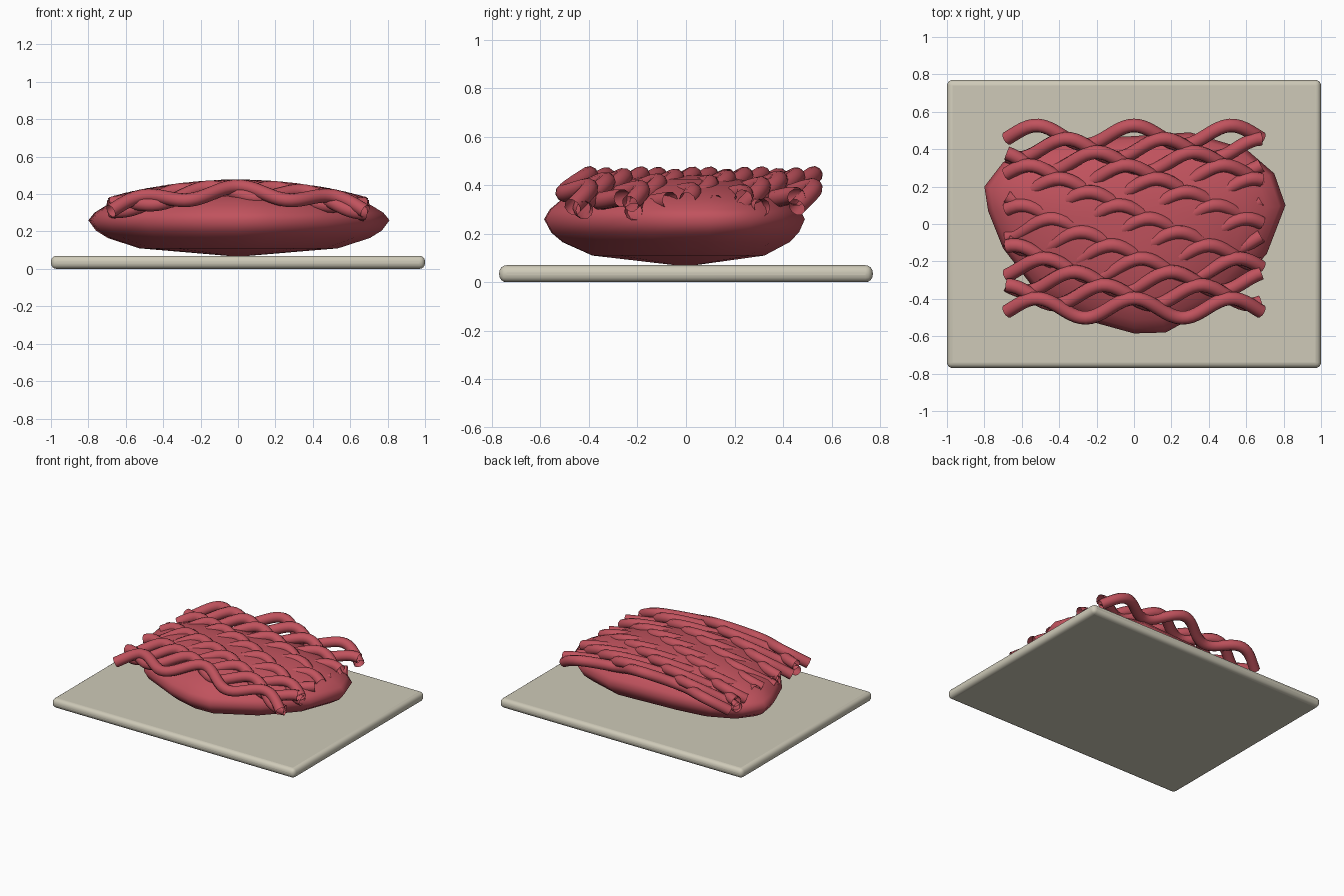
import bpy, bmesh, math

if "Cube" in bpy.data.objects:
    bpy.data.objects.remove(bpy.data.objects["Cube"])


def material(name, color):
    m = bpy.data.materials.new(name)
    m.diffuse_color = color
    m.use_nodes = True
    m.node_tree.nodes["Principled BSDF"].inputs["Base Color"].default_value = m.diffuse_color
    return m


meat = material("meat_red", (0.53, 0.085, 0.11, 1))
cream = material("tray_cream", (0.62, 0.59, 0.48, 1))


def smooth(obj, angle):
    bpy.ops.object.select_all(action='DESELECT')
    obj.select_set(True)
    bpy.context.view_layer.objects.active = obj
    bpy.ops.object.shade_smooth_by_angle(angle=math.radians(angle))


# Tray: thin slab with rounded rim
bpy.ops.mesh.primitive_cube_add(size=1, location=(0, 0, 0.035))
tray = bpy.context.object
tray.name = "tray"
tray.scale = (2, 1.54, 0.07)
bpy.ops.object.transform_apply(location=False, rotation=False, scale=True)
bev = tray.modifiers.new("round", 'BEVEL')
bev.width, bev.segments = 0.03, 4
tray.data.materials.append(cream)
smooth(tray, 40)

# Meat mound: irregular outline scaled along a flattened profile
outline = [(.81, .1), (.75, .27), (.6, .4), (.3, .49), (0, .47), (-.2, .46),
           (-.5, .42), (-.7, .33), (-.8, .2), (-.78, .07), (-.7, -.13),
           (-.5, -.39), (-.2, -.53), (0, -.585), (.17, -.58), (.48, -.41), (.71, -.16)]
profile = [(.66, .11), (.87, .165), (.95, .205), (1, .26), (.96, .3),
           (.88, .34), (.75, .38), (.5, .425), (.25, .44)]
bm = bmesh.new()
rings = [[bm.verts.new((x * s, y * s, z)) for x, y in outline] for s, z in profile]
n = len(outline)
for a, b in zip(rings, rings[1:]):
    for i in range(n):
        j = (i + 1) % n
        bm.faces.new((a[i], a[j], b[j], b[i]))
bottom, top = bm.verts.new((0, 0, .065)), bm.verts.new((0, 0, .445))
for i in range(n):
    j = (i + 1) % n
    bm.faces.new((bottom, rings[0][j], rings[0][i]))
    bm.faces.new((top, rings[-1][i], rings[-1][j]))
mesh = bpy.data.meshes.new("meat_mound")
bm.to_mesh(mesh)
bm.free()
mound = bpy.data.objects.new("meat_mound", mesh)
bpy.context.collection.objects.link(mound)
mesh.materials.append(meat)
smooth(mound, 80)

# Minced strands: wavy tubes laid side by side, phase shifted row by row
ROWS, STEPS, PERIOD, LENGTH = 14, 48, 0.52, 1.36
for r in range(ROWS):
    y0 = 0.475 - r * 0.925 / (ROWS - 1)
    shift = r * 4 * PERIOD / (ROWS - 1)
    curve = bpy.data.curves.new("strand", 'CURVE')
    curve.dimensions = '3D'
    curve.bevel_depth = 0.037
    curve.bevel_resolution = 3
    sp = curve.splines.new('POLY')
    sp.points.add(STEPS)
    for k, p in enumerate(sp.points):
        x = LENGTH * (k / STEPS - 0.5)
        w = math.cos(2 * math.pi * (x - shift) / PERIOD)
        p.co = (x, y0 + 0.052 * w, 0.412 - 0.2 * x * x + 0.03 * w, 1)
    sp.use_smooth = True
    obj = bpy.data.objects.new(f"meat_strand_{r + 1}", curve)
    bpy.context.collection.objects.link(obj)
    curve.materials.append(meat)
